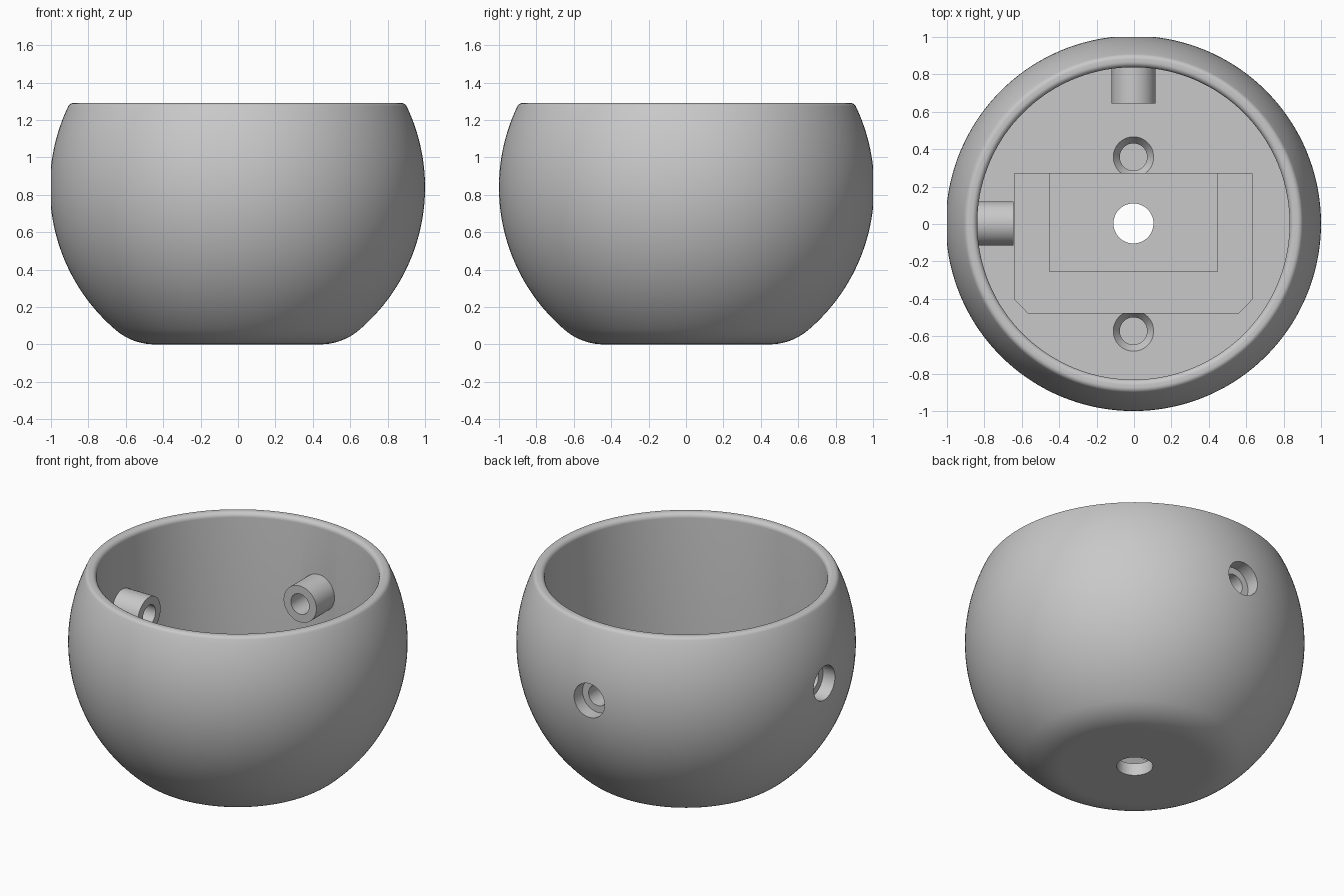
import bpy, bmesh, math
from mathutils import Matrix, Vector

cube = bpy.data.objects.get("Cube")
if cube:
    bpy.data.objects.remove(cube, do_unlink=True)

SEGMENTS = 144
R, CENTRE, TOP = 1.003, 0.84, 1.29       # sphere radius, its height, rim height
INNER, FLOOR = 0.835, 0.42               # cavity radius and floor height
FOOT, LIP = 0.32, 0.03                   # fillet radii
SHELF, WELL = 0.27, 0.08                 # stepped recess heights

grey = bpy.data.materials.new("plain grey")
grey.use_nodes = True
colour = (0.58, 0.58, 0.58, 1)
grey.diffuse_color = colour
grey.node_tree.nodes["Principled BSDF"].inputs["Base Color"].default_value = colour


def make_object(name, bm):
    bmesh.ops.recalc_face_normals(bm, faces=bm.faces)
    mesh = bpy.data.meshes.new(name)
    bm.to_mesh(mesh)
    bm.free()
    mesh.materials.append(grey)
    obj = bpy.data.objects.new(name, mesh)
    bpy.context.collection.objects.link(obj)
    return obj


def arc(cx, cz, radius, start, end, steps):
    angles = [start + (end - start) * i / steps for i in range(steps + 1)]
    return [(cx + radius * math.cos(a), cz + radius * math.sin(a)) for a in angles]


def revolve(name, profile):
    bm = bmesh.new()
    verts = [bm.verts.new((r, 0, z)) for r, z in profile]
    edges = [bm.edges.new(pair) for pair in zip(verts, verts[1:])]
    bmesh.ops.spin(bm, geom=verts + edges, cent=(0, 0, 0), axis=(0, 0, 1),
                   angle=math.tau, steps=SEGMENTS, use_duplicate=False)
    bmesh.ops.remove_doubles(bm, verts=bm.verts, dist=1e-5)
    return make_object(name, bm)


def rod(name, start, end, r1, r2=None):
    """Cylinder or cone between two points."""
    start, end = Vector(start), Vector(end)
    axis = end - start
    turn = axis.to_track_quat('Z', 'Y').to_matrix().to_4x4()
    bm = bmesh.new()
    bmesh.ops.create_cone(bm, cap_ends=True, segments=48, radius1=r1,
                          radius2=r1 if r2 is None else r2, depth=axis.length,
                          matrix=Matrix.Translation((start + end) / 2) @ turn)
    return make_object(name, bm)


def prism(name, outline, bottom, top):
    bm = bmesh.new()
    face = bm.faces.new([bm.verts.new((x, y, bottom)) for x, y in outline])
    grown = bmesh.ops.extrude_face_region(bm, geom=[face])["geom"]
    verts = [v for v in grown if isinstance(v, bmesh.types.BMVert)]
    bmesh.ops.translate(bm, verts=verts, vec=(0, 0, top - bottom))
    return make_object(name, bm)


def combine(target, other, operation):
    other.hide_render = True
    mod = target.modifiers.new("combine", 'BOOLEAN')
    mod.operation, mod.solver, mod.object = operation, 'EXACT', other
    bpy.context.view_layer.update()
    graph = bpy.context.evaluated_depsgraph_get()
    result = bpy.data.meshes.new_from_object(target.evaluated_get(graph))
    target.modifiers.clear()
    target.data = result
    bpy.data.objects.remove(other, do_unlink=True)


# Bowl: truncated sphere with rounded foot and lip, hollowed by a straight bore
foot_r = math.sqrt((R - FOOT) ** 2 - (CENTRE - FOOT) ** 2)
low = math.atan2(FOOT - CENTRE, foot_r)
lip_z = TOP - LIP
lip_r = math.sqrt((R - LIP) ** 2 - (lip_z - CENTRE) ** 2)
high = math.atan2(lip_z - CENTRE, lip_r)
quarter = math.pi / 2
profile = [(0, 0), (foot_r - 0.03, 0)]
profile += arc(foot_r, FOOT, FOOT, -quarter, low, 10)
profile += arc(0, CENTRE, R, low, high, 44)[1:]
profile += arc(lip_r, lip_z, LIP, high, quarter, 8)[1:]
profile += arc(INNER + LIP, lip_z, LIP, quarter, math.pi, 8)
profile += [(INNER, FLOOR), (0, FLOOR)]
bowl = revolve("bowl", profile)

# Screw bosses at the back and on the right, counterbored from outside
for d in (Vector((0, 1, 0)), Vector((-1, 0, 0))):
    at = lambda t: d * t + Vector((0, 0, CENTRE))
    combine(bowl, rod("boss", at(0.64), at(0.87), 0.118), 'UNION')
    combine(bowl, rod("boss_bore", at(0.5), at(1.2), 0.066), 'DIFFERENCE')
    combine(bowl, rod("boss_counterbore", at(0.91), at(1.2), 0.11), 'DIFFERENCE')

# Stepped recess in the floor
back = 0.267
shelf = [(-0.635, back), (-0.635, -0.405), (-0.565, -0.478),
         (0.565, -0.478), (0.635, -0.405), (0.635, back)]
well = [(-0.45, back), (-0.45, -0.258), (0.45, -0.258), (0.45, back)]
combine(bowl, prism("well_cutter", well, WELL, 0.6), 'DIFFERENCE')
combine(bowl, prism("shelf_cutter", shelf, SHELF, 0.6), 'DIFFERENCE')

# Countersunk blind holes and the central through hole
for y in (0.355, -0.575):
    combine(bowl, rod("pilot_cutter", (0, y, 0.25), (0, y, 0.6), 0.073), 'DIFFERENCE')
    combine(bowl, rod("countersink_cutter", (0, y, FLOOR - 0.05), (0, y, FLOOR + 0.05),
                      0.073, 0.143), 'DIFFERENCE')
combine(bowl, rod("drain_cutter", (0, 0, -0.2), (0, 0, 0.3), 0.107), 'DIFFERENCE')

# Single material and smooth shading with crisp edges
bowl.data.materials.clear()
bowl.data.materials.append(grey)
for poly in bowl.data.polygons:
    poly.material_index = 0
bowl.location = (-0.003, 0.003, 0)
bpy.ops.object.select_all(action='DESELECT')
bowl.select_set(True)
bpy.context.view_layer.objects.active = bowl
bpy.ops.object.shade_smooth_by_angle(angle=math.radians(30))
